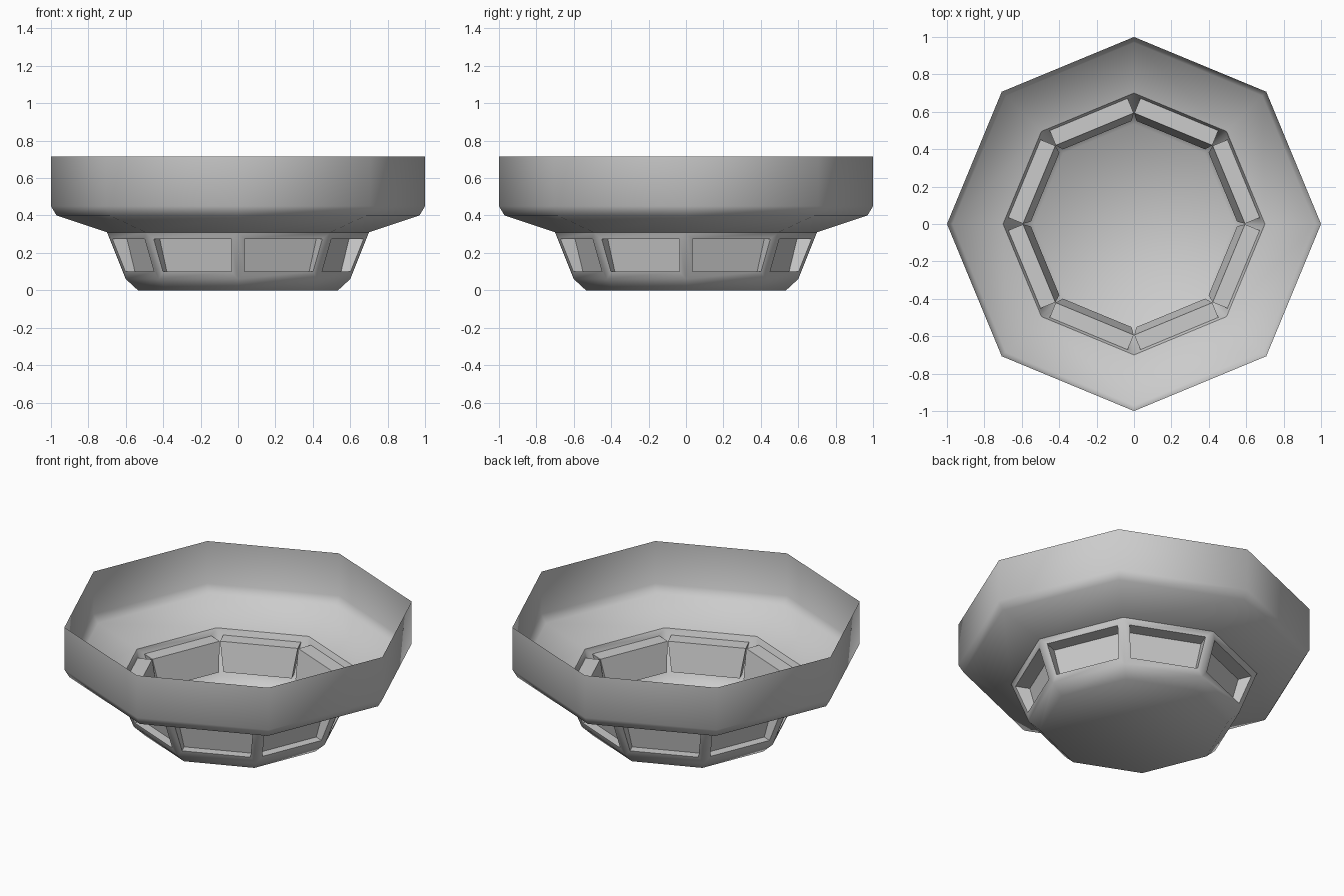
import bpy, bmesh, math
from mathutils import Vector

if "Cube" in bpy.data.objects:
    bpy.data.objects.remove(bpy.data.objects["Cube"])

N = 8
# (radius, z) profile of the octagonal shell, bottom to rim
PROFILE = [(0.535, 0.0), (0.60, 0.06), (0.70, 0.31), (0.97, 0.40), (1.0, 0.45), (1.0, 0.715)]
WALL = 1                  # profile segment that carries the windows
Z_LOW, Z_HIGH = 0.10, 0.275
MARGIN = 0.037            # post half width beside each window
DEPTH_LOW, DEPTH_HIGH = 0.055, 0.085

bm = bmesh.new()


def corner(r, z, i):
    a = 2 * math.pi * i / N
    return Vector((r * math.cos(a), r * math.sin(a), z))


def wall_radius(z):
    (r0, z0), (r1, z1) = PROFILE[WALL], PROFILE[WALL + 1]
    return r0 + (r1 - r0) * (z - z0) / (z1 - z0)


def bridge(a, b):
    # quads between two closed four-point loops
    for k in range(4):
        j = (k + 1) % 4
        bm.faces.new((a[k], a[j], b[j], b[k]))


rings = [[bm.verts.new(corner(r, z, i)) for i in range(N)] for r, z in PROFILE]
bm.faces.new(rings[0][::-1])

for s in range(len(PROFILE) - 1):
    lo, hi = rings[s], rings[s + 1]
    for i in range(N):
        j = (i + 1) % N
        quad = (lo[i], lo[j], hi[j], hi[i])
        if s != WALL:
            bm.faces.new(quad)
            continue
        # recessed window: frame, horizontal/side reveals, pane
        mid = 2 * math.pi * (i + 0.5) / N
        n = Vector((math.cos(mid), math.sin(mid), 0))
        t = Vector((-n.y, n.x, 0))
        opening, pane = [], []
        for z, d, ends in ((Z_LOW, DEPTH_LOW, (0, 1)), (Z_HIGH, DEPTH_HIGH, (1, 0))):
            for e in ends:
                p = corner(wall_radius(z), z, i + e) + t * MARGIN * (1 - 2 * e)
                opening.append(bm.verts.new(p))
                pane.append(bm.verts.new(p - n * d))
        bridge(quad, opening)
        bridge(opening, pane)
        bm.faces.new(pane)

bmesh.ops.recalc_face_normals(bm, faces=bm.faces)
for f in bm.faces:
    f.smooth = True
for e in bm.edges:
    if len(e.link_faces) == 2:
        e.smooth = e.calc_face_angle() < math.radians(48.5)

mesh = bpy.data.meshes.new("octagonal_bowl")
bm.to_mesh(mesh)
bm.free()
obj = bpy.data.objects.new("octagonal_bowl", mesh)
bpy.context.collection.objects.link(obj)
